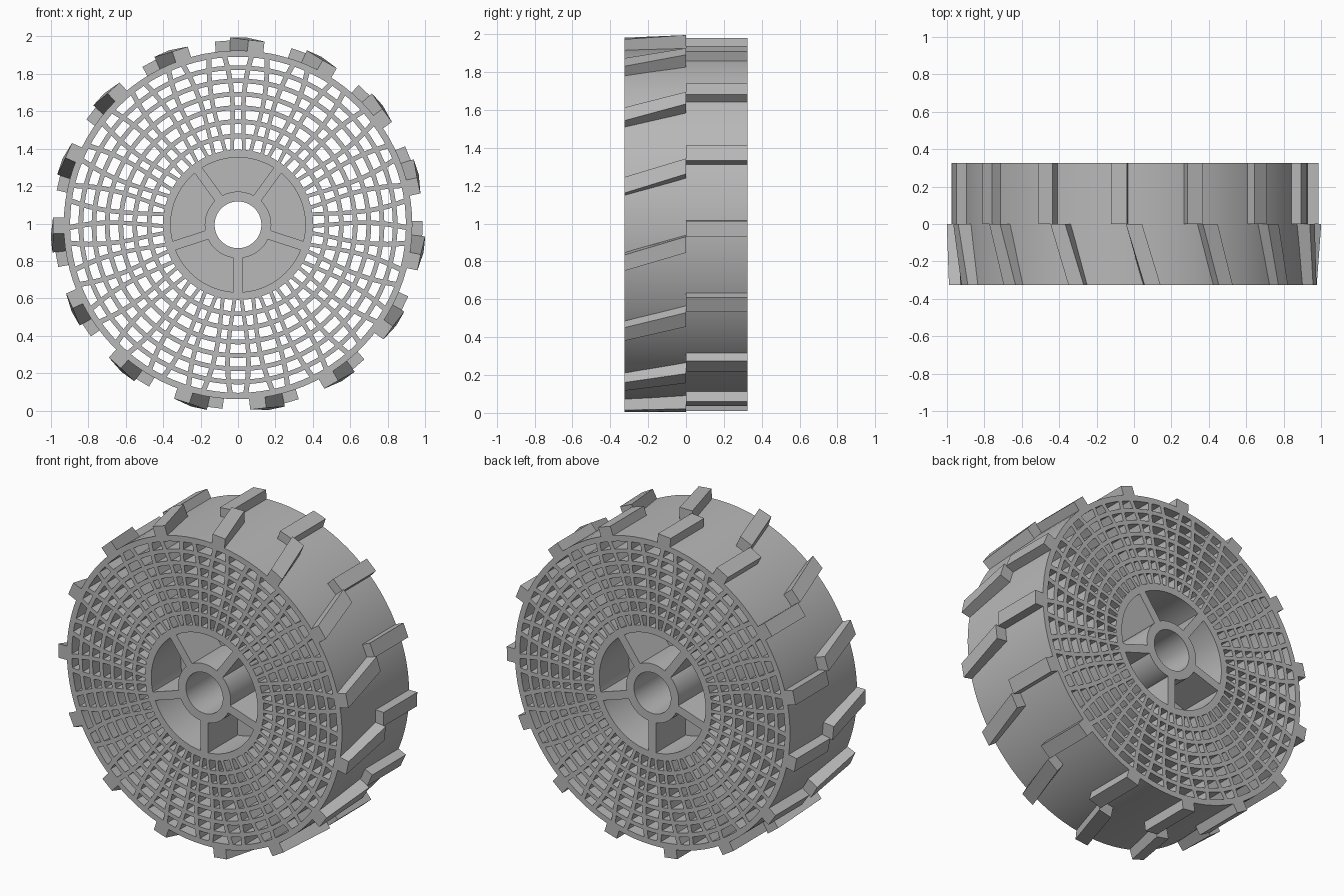
import bpy, bmesh, math
from math import sin, cos, pi, radians

cube = bpy.data.objects.get("Cube")
if cube:
    bpy.data.objects.remove(cube, do_unlink=True)

CENTRE_Z = 0.993
HALF = 0.325

grey = bpy.data.materials.new("mid grey")
grey.use_nodes = True
colour = (0.48, 0.48, 0.48, 1)
grey.diffuse_color = colour
grey.node_tree.nodes["Principled BSDF"].inputs["Base Color"].default_value = colour


def polar(r, a, y):
    return (r * cos(a), y, CENTRE_Z + r * sin(a))


def finish(name, bm, smooth=False):
    bmesh.ops.recalc_face_normals(bm, faces=bm.faces)
    mesh = bpy.data.meshes.new(name)
    bm.to_mesh(mesh)
    bm.free()
    mesh.materials.append(grey)
    obj = bpy.data.objects.new(name, mesh)
    bpy.context.collection.objects.link(obj)
    if smooth:
        bpy.ops.object.select_all(action="DESELECT")
        obj.select_set(True)
        bpy.context.view_layer.objects.active = obj
        bpy.ops.object.shade_smooth_by_angle(angle=radians(30))
    return obj


def sweep(bm, sections, closed=False):
    """Join four-cornered sections into a solid bar or a closed ring."""
    loops = [[bm.verts.new(p) for p in s] for s in sections]
    pairs = list(zip(loops, loops[1:]))
    if closed:
        pairs.append((loops[-1], loops[0]))
    else:
        bm.faces.new(loops[0])
        bm.faces.new(loops[-1])
    for a, b in pairs:
        for i in range(4):
            j = (i + 1) % 4
            bm.faces.new((a[i], a[j], b[j], b[i]))


def ring(name, r_in, r_out, half=HALF, segments=96):
    bm = bmesh.new()
    profile = ((r_in, -half), (r_out, -half), (r_out, half), (r_in, half))
    sweep(bm, [[polar(r, 2 * pi * k / segments, y) for r, y in profile]
               for k in range(segments)], closed=True)
    finish(name, bm, smooth=True)


# Rim, hub and central web disc
ring("outer_rim", 0.898, 0.932)
ring("hub_outer_ring", 0.36, 0.402)
ring("hub_bore_sleeve", 0.125, 0.178, segments=64)
ring("hub_web_disc", 0.17, 0.37, half=0.04)

# Five straight hub spokes
bm = bmesh.new()
for k in range(5):
    a = radians(270 + 72 * k)
    w = 0.025
    sweep(bm, [[polar(math.hypot(r, s), a + math.atan2(s, r), y)
                for s, y in ((-w, -HALF), (w, -HALF), (w, HALF), (-w, HALF))]
               for r in (0.16, 0.37)])
finish("hub_spokes", bm)

# Concentric lattice rings
ROWS = 7
R0, R1 = 0.39, 0.91
for k in range(1, ROWS):
    r = R0 + (R1 - R0) * (k / ROWS) ** 0.93
    ring(f"lattice_ring_{k}", r - 0.0125, r + 0.0125)

# Thin lattice spokes, bowed alternately to either side
SPOKES, STEPS = 50, 10
bm = bmesh.new()
for k in range(SPOKES):
    base = radians(90) + 2 * pi * (k + 0.5) / SPOKES
    bow = 0.018 * (1 if k % 2 else -1)
    sections = []
    for i in range(STEPS + 1):
        t = i / STEPS
        r = R0 + (R1 - R0) * t
        a = base + bow * (2 * sin(pi * t) - 1)
        w = (0.010 + 0.004 * t) / r
        sections.append([polar(r, a + s * w, y) for s, y in
                         ((-1, -HALF), (1, -HALF), (1, HALF), (-1, HALF))])
    sweep(bm, sections)
finish("lattice_spokes", bm, smooth=True)


# Tread lugs: twisted on the front half, straight and offset on the back half
def lugs(name, ends):
    bm = bmesh.new()
    for k in range(15):
        sections = []
        for y, shift, r_top in ends:
            a = radians(90 + 24 * k) + shift
            w = 0.043
            sections.append([polar(r, a + s * w / r, y) for r, s in
                             ((0.915, -1), (0.915, 1), (r_top, 1), (r_top, -1))])
        sweep(bm, sections)
    finish(name, bm)


lugs("front_tread_lugs", ((-HALF, -0.1, 0.99), (0, 0, 1.003)))
lugs("back_tread_lugs", ((0, 0.082, 0.987), (HALF, 0.082, 0.987)))
